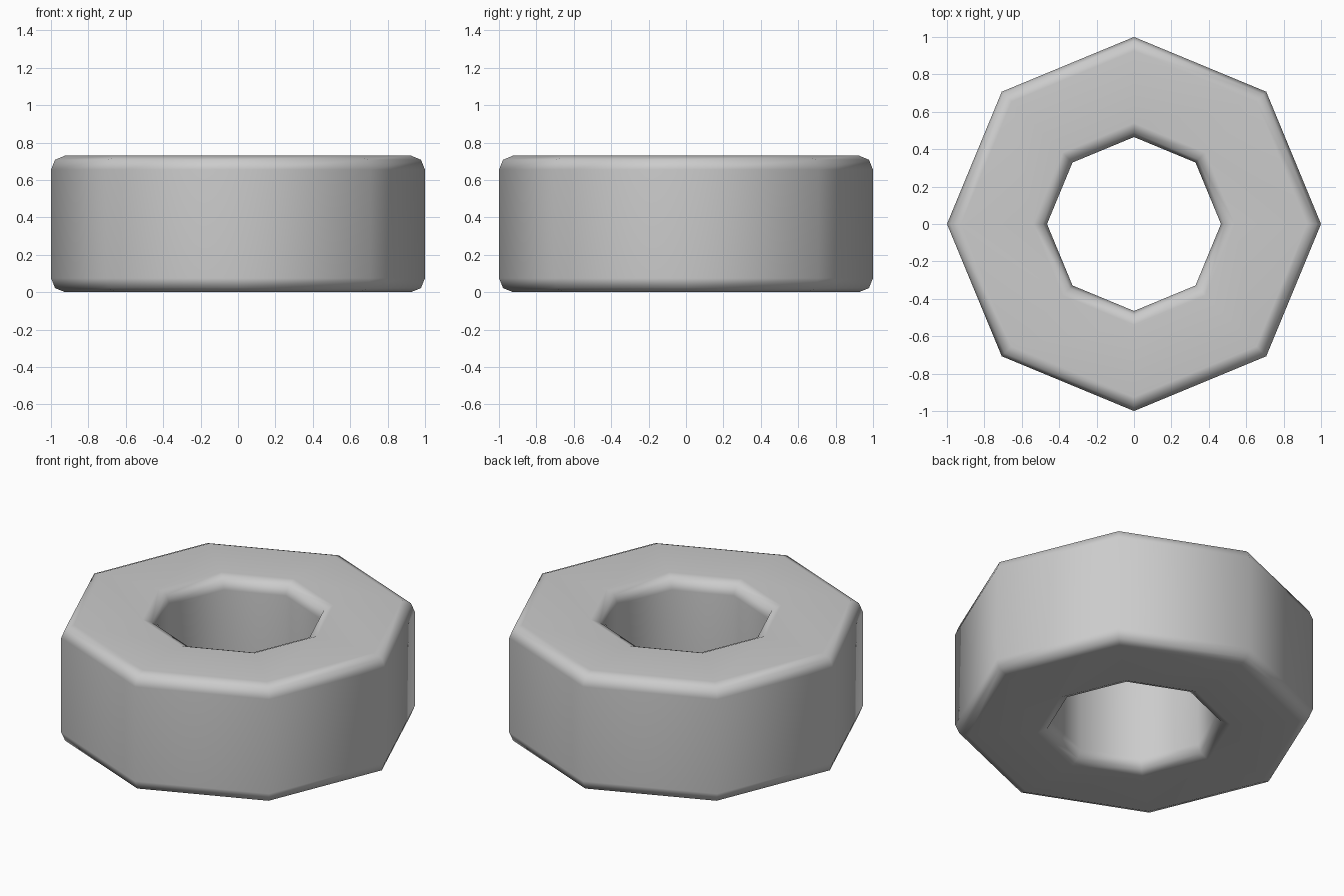
import bpy, bmesh, math

if "Cube" in bpy.data.objects:
    bpy.data.objects.remove(bpy.data.objects["Cube"])

SIDES = 8
HEIGHT = 0.73
R_OUT, R_IN = 1.0, 0.465

# Rounded cross-section (radius, z): lower half, then mirrored to the upper half
lower = [(R_IN, 0.075), (R_IN + 0.022, 0.022), (R_IN + 0.075, 0.0),
         (R_OUT - 0.075, 0.0), (R_OUT - 0.022, 0.022), (R_OUT, 0.075)]
profile = lower + [(r, HEIGHT - z) for r, z in reversed(lower)]

# Octagonal ring: sweep the section around z
bm = bmesh.new()
rings = []
for i in range(SIDES):
    a = 2 * math.pi * i / SIDES
    rings.append([bm.verts.new((r * math.cos(a), r * math.sin(a), z)) for r, z in profile])
n = len(profile)
for i in range(SIDES):
    a, b = rings[i], rings[(i + 1) % SIDES]
    for j in range(n):
        k = (j + 1) % n
        bm.faces.new((a[j], b[j], b[k], a[k]))
bmesh.ops.recalc_face_normals(bm, faces=bm.faces)
for f in bm.faces:
    f.smooth = True

mesh = bpy.data.meshes.new("octagonal_ring")
bm.to_mesh(mesh)
bm.free()
ring = bpy.data.objects.new("octagonal_ring", mesh)
bpy.context.collection.objects.link(ring)

# Keep the large faces visually flat, with soft rounded rims
weighted = ring.modifiers.new("weighted_normals", 'WEIGHTED_NORMAL')
weighted.weight = 50
